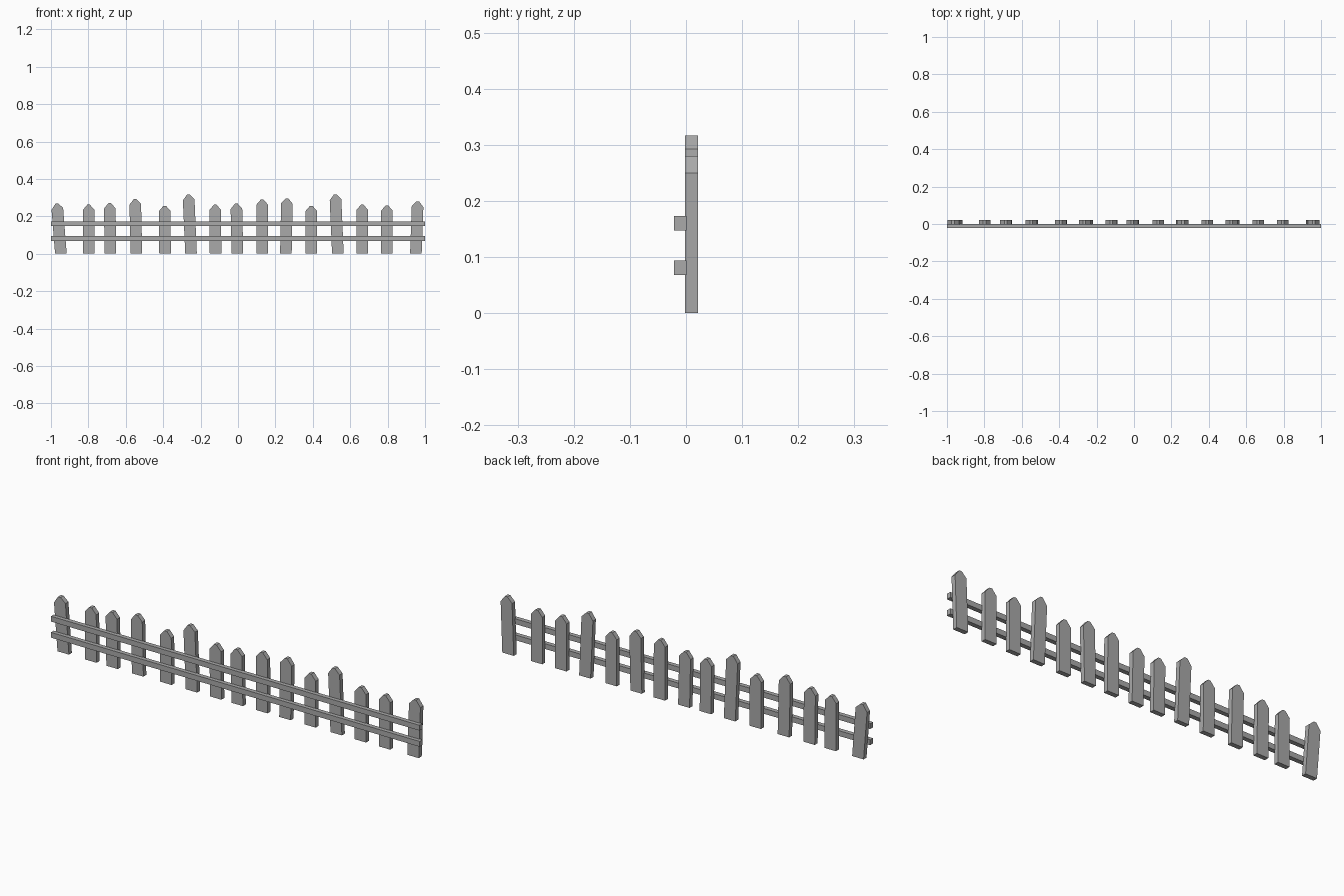
import bpy
import bmesh
from mathutils import Vector

cube = bpy.data.objects.get("Cube")
if cube:
    bpy.data.objects.remove(cube, do_unlink=True)

wood = bpy.data.materials.new("grey_wood")
wood.use_nodes = True
grey = (0.4, 0.4, 0.4, 1)
wood.diffuse_color = grey
wood.node_tree.nodes["Principled BSDF"].inputs["Base Color"].default_value = grey


def extruded(name, profile, y0, y1):
    """Solid from an x-z outline, running from y0 back to y1."""
    bm = bmesh.new()
    face = bm.faces.new([bm.verts.new((x, y0, z)) for x, z in profile])
    back = bmesh.ops.extrude_face_region(bm, geom=[face])["geom"]
    moved = [v for v in back if isinstance(v, bmesh.types.BMVert)]
    bmesh.ops.translate(bm, verts=moved, vec=Vector((0, y1 - y0, 0)))
    bmesh.ops.recalc_face_normals(bm, faces=bm.faces)
    mesh = bpy.data.meshes.new(name)
    bm.to_mesh(mesh)
    bm.free()
    mesh.materials.append(wood)
    obj = bpy.data.objects.new(name, mesh)
    bpy.context.collection.objects.link(obj)


def picket(name, foot, tip, height, half=0.031):
    """Pointed board leaning from its foot to its tip."""
    lean = tip - foot
    shoulder = height - 0.03
    drop = lean * 0.25
    top = foot + lean * 0.9
    extruded(name, [(foot - half, 0), (foot + half, 0),
                    (top + half, shoulder - drop), (tip + 0.007, height - 0.002),
                    (tip - 0.007, height - 0.002), (top - half, shoulder + drop)],
             -0.002, 0.021)


# Pickets: foot x, tip x, height
pickets = [
    (-0.947, -0.968, 0.270), (-0.797, -0.799, 0.264), (-0.682, -0.686, 0.272),
    (-0.543, -0.550, 0.294), (-0.390, -0.392, 0.258), (-0.251, -0.265, 0.319),
    (-0.120, -0.122, 0.264), (-0.003, -0.009, 0.270), (0.130, 0.129, 0.292),
    (0.256, 0.262, 0.298), (0.392, 0.392, 0.258), (0.534, 0.520, 0.319),
    (0.665, 0.664, 0.264), (0.796, 0.796, 0.260), (0.951, 0.961, 0.282),
]
for i, (foot, tip, height) in enumerate(pickets, 1):
    picket(f"picket_{i}", foot, tip, height)

# Rails along the front
for name, z in (("lower_rail", 0.068), ("upper_rail", 0.147)):
    extruded(name, [(-1, z), (1, z), (1, z + 0.026), (-1, z + 0.026)], -0.021, 0.001)
